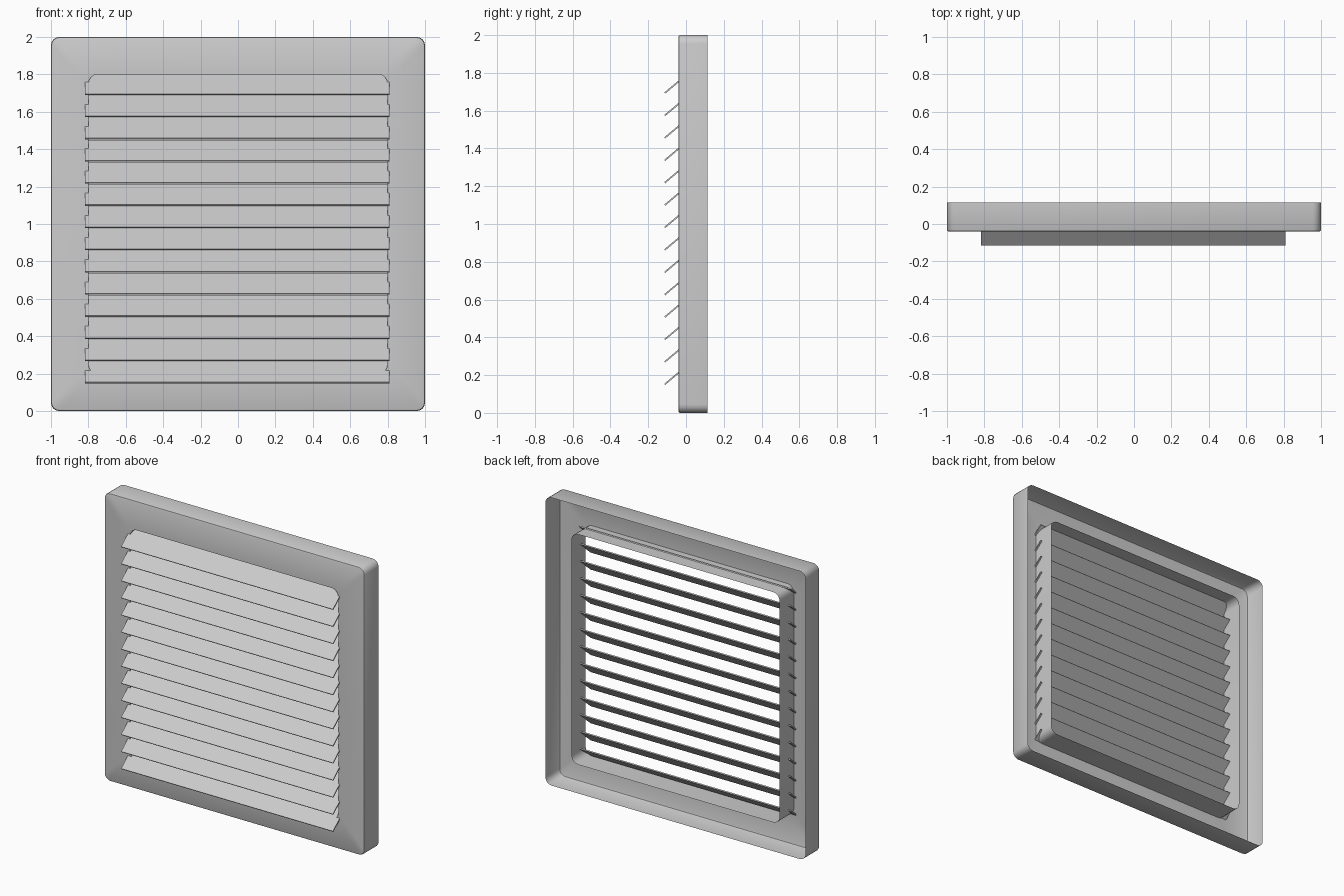
import bpy, bmesh, math

if "Cube" in bpy.data.objects:
    bpy.data.objects.remove(bpy.data.objects["Cube"])


def rounded_square(half, r, y, seg=4):
    """Points of a rounded square in the xz plane, centred on z = 1."""
    pts = []
    for k, (sx, sz) in enumerate([(1, 1), (-1, 1), (-1, -1), (1, -1)]):
        for i in range(seg + 1):
            a = math.pi / 2 * (k + i / seg)
            pts.append((sx * (half - r) + r * math.cos(a), y,
                        1 + sz * (half - r) + r * math.sin(a)))
    return pts


def finish(bm, name):
    bmesh.ops.recalc_face_normals(bm, faces=bm.faces)
    me = bpy.data.meshes.new(name)
    bm.to_mesh(me)
    bm.free()
    ob = bpy.data.objects.new(name, me)
    bpy.context.collection.objects.link(ob)
    return ob


# Frame: thin open-backed shell with outer rim, front plate and inner collar
bm = bmesh.new()
sections = [(1.0, 0.045, 0.115), (1.0, 0.045, -0.032), (0.997, 0.043, -0.038),
            (0.99, 0.038, -0.041), (0.80, 0.05, -0.041), (0.80, 0.05, 0.115)]
loops = [[bm.verts.new(p) for p in rounded_square(*s)] for s in sections]
for a, b in zip(loops, loops[1:]):
    n = len(a)
    for i in range(n):
        j = (i + 1) % n
        bm.faces.new((a[i], a[j], b[j], b[i]))
frame = finish(bm, "frame")
# Make the front plate face forwards
plate = max(frame.data.polygons, key=lambda p: abs(p.normal.y) * p.area)
if plate.normal.y > 0:
    frame.data.flip_normals()
bpy.context.view_layer.objects.active = frame
frame.select_set(True)
bpy.ops.object.shade_smooth_by_angle(angle=math.radians(35))

# Slats: tilted boards whose ends poke through the collar
for i in range(14):
    bpy.ops.mesh.primitive_cube_add(size=1, location=(-0.004, -0.047, 1.748 - i * 0.1186))
    slat = bpy.context.object
    slat.name = f"slat_{i + 1}"
    slat.scale = (1.628, 0.171, 0.008)
    slat.rotation_euler.x = math.radians(40)
